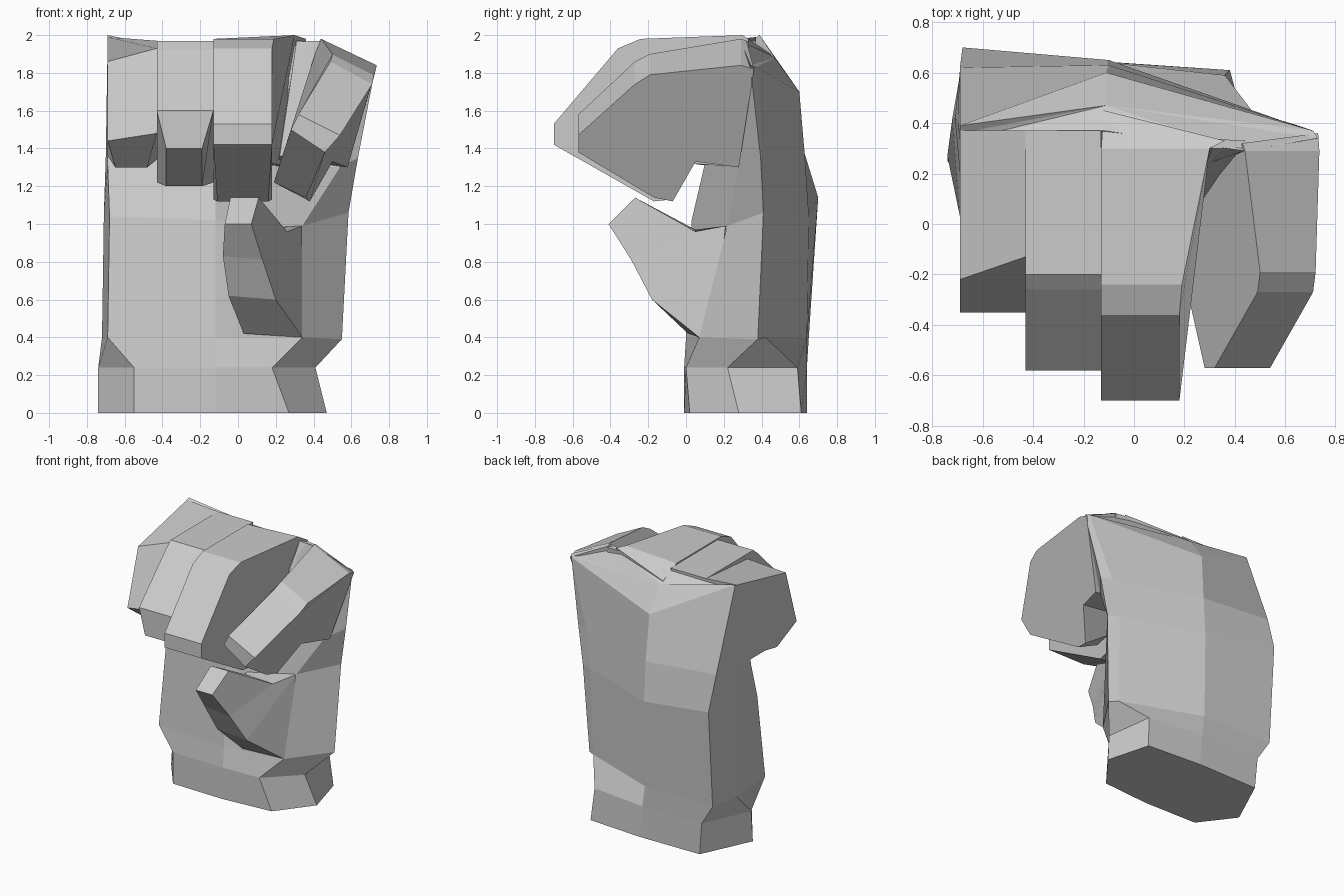
import bpy, bmesh


def loft(name, rings, peak=None):
    """Skin closed rings of equal length; cap the ends (last one optionally as a fan to a peak)."""
    bm = bmesh.new()
    vs = [[bm.verts.new(p) for p in ring] for ring in rings]
    n = len(vs[0])
    for a, b in zip(vs, vs[1:]):
        for i in range(n):
            j = (i + 1) % n
            bm.faces.new((a[i], a[j], b[j], b[i]))
    bm.faces.new(vs[0][::-1])
    if peak:
        top = bm.verts.new(peak)
        for i in range(n):
            bm.faces.new((vs[-1][i], vs[-1][(i + 1) % n], top))
    else:
        bm.faces.new(vs[-1])
    bmesh.ops.recalc_face_normals(bm, faces=bm.faces)
    me = bpy.data.meshes.new(name)
    bm.to_mesh(me)
    bm.free()
    ob = bpy.data.objects.new(name, me)
    bpy.context.collection.objects.link(ob)
    return ob


def finger(name, rows):
    """Curled finger from rows of (left x, right x, y, z) following its side outline."""
    loft(name, [[(r[0], r[2], r[3]) for r in rows],
                [(r[1], r[2], r[3]) for r in rows]])


# Wrist and palm: rings run front-left, round the right side, to the back and left
loft("wrist_and_palm", [
    [(-.55, 0, 0), (-.12, -.01, 0), (.27, .02, 0), (.47, .28, 0),
     (.38, .61, 0), (-.06, .64, 0), (-.56, .635, 0), (-.74, .25, 0)],
    [(-.55, 0, .24), (-.12, -.01, .24), (.18, 0, .24), (.41, .22, .24),
     (.36, .59, .24), (-.08, .64, .24), (-.58, .64, .24), (-.74, .27, .24)],
    [(-.69, .03, .40), (-.12, 0, .40), (.34, .07, .40), (.55, .38, .39),
     (.49, .42, .40), (-.10, .64, .40), (-.68, .65, .40), (-.72, .42, .40)],
    [(-.68, .11, 1.04), (-.12, .03, 1.02), (.34, .22, .99), (.585, .41, 1.06),
     (.50, .44, 1.06), (-.10, .65, 1.05), (-.68, .70, 1.14), (-.71, .42, 1.06)],
    [(-.69, .20, 1.32), (-.12, .10, 1.32), (.54, .28, 1.30), (.635, .395, 1.35),
     (.55, .42, 1.35), (-.10, .63, 1.35), (-.69, .62, 1.40), (-.70, .41, 1.36)],
    [(-.69, .33, 1.97), (-.12, .37, 1.95), (.44, .29, 1.97), (.73, .34, 1.84),
     (.71, .37, 1.83), (-.11, .60, 1.70), (-.69, .39, 2.0), (-.69, .36, 1.98)],
], peak=(-.11, .47, 1.88))

# Middle finger: right side flares out to the knuckle
loft("middle_finger", [
    [(-.12, .45, 1.90), (-.13, .30, 1.98), (-.13, -.24, 1.98), (-.13, -.36, 1.93),
     (-.13, -.70, 1.53), (-.13, -.70, 1.42), (-.11, -.17, 1.12), (-.13, -.07, 1.13),
     (-.13, .03, 1.32), (-.13, .32, 1.28)],
    [(.36, .33, 1.98), (.30, .30, 2.0), (.19, -.24, 1.98), (.18, -.36, 1.93),
     (.18, -.70, 1.53), (.18, -.70, 1.42), (.16, -.17, 1.12), (.18, -.07, 1.13),
     (.18, .03, 1.32), (.28, .30, 1.30)]])

# Ring finger
finger("ring_finger", [
    (-.43, -.13, .37, 1.97), (-.43, -.13, -.20, 1.97), (-.43, -.13, -.26, 1.92),
    (-.43, -.13, -.58, 1.60), (-.38, -.19, -.58, 1.40), (-.38, -.19, -.17, 1.20),
    (-.43, -.13, -.08, 1.22), (-.43, -.13, .03, 1.32), (-.43, -.13, .32, 1.30)])

# Little finger: top slopes down from the knuckle, shorter on its outer side
loft("little_finger", [
    [(-.69, .37, 1.99), (-.69, -.22, 1.86), (-.69, -.35, 1.44), (-.65, -.17, 1.30),
     (-.69, .03, 1.36), (-.69, .30, 1.36)],
    [(-.43, .37, 1.97), (-.43, -.13, 1.93), (-.43, -.35, 1.48), (-.48, -.17, 1.30),
     (-.43, .03, 1.34), (-.43, .32, 1.34)]])

# Index finger: leans inward toward the thumb
loft("index_finger", [
    [(.43, .32, 1.97), (.44, .29, 1.98), (.50, -.19, 1.90), (.49, -.27, 1.86),
     (.32, -.57, 1.58), (.28, -.57, 1.50), (.19, -.17, 1.22), (.20, -.05, 1.24),
     (.25, .05, 1.36), (.29, .28, 1.34)],
    [(.73, .36, 1.82), (.735, .29, 1.84), (.72, -.19, 1.79), (.71, -.27, 1.74),
     (.54, -.57, 1.47), (.46, -.57, 1.38), (.36, -.17, 1.14), (.38, -.07, 1.12),
     (.50, .05, 1.33), (.58, .28, 1.30)]])

# Filler between index and middle knuckles
loft("knuckle_web", [
    [(.28, .34, 1.97), (.31, .30, 1.97), (.22, .06, 1.36), (.20, .30, 1.30)],
    [(.44, .33, 1.96), (.44, .30, 1.96), (.36, .10, 1.36), (.44, .28, 1.32)]])

# Thumb: rings fan from the palm base to the narrow tip
loft("thumb", [
    [(.03, .01, .42), (.34, .07, .40), (.34, .14, .42), (.03, .20, .43)],
    [(-.05, -.18, .62), (.20, -.18, .60), (.34, .21, .99), (.0, .22, .98)],
    [(-.08, -.29, .83), (.13, -.29, .81), (.26, .05, .96), (.02, .05, .97)],
    [(-.07, -.41, 1.0), (.07, -.41, 1.0), (.11, -.27, 1.14), (-.04, -.27, 1.14)]])
